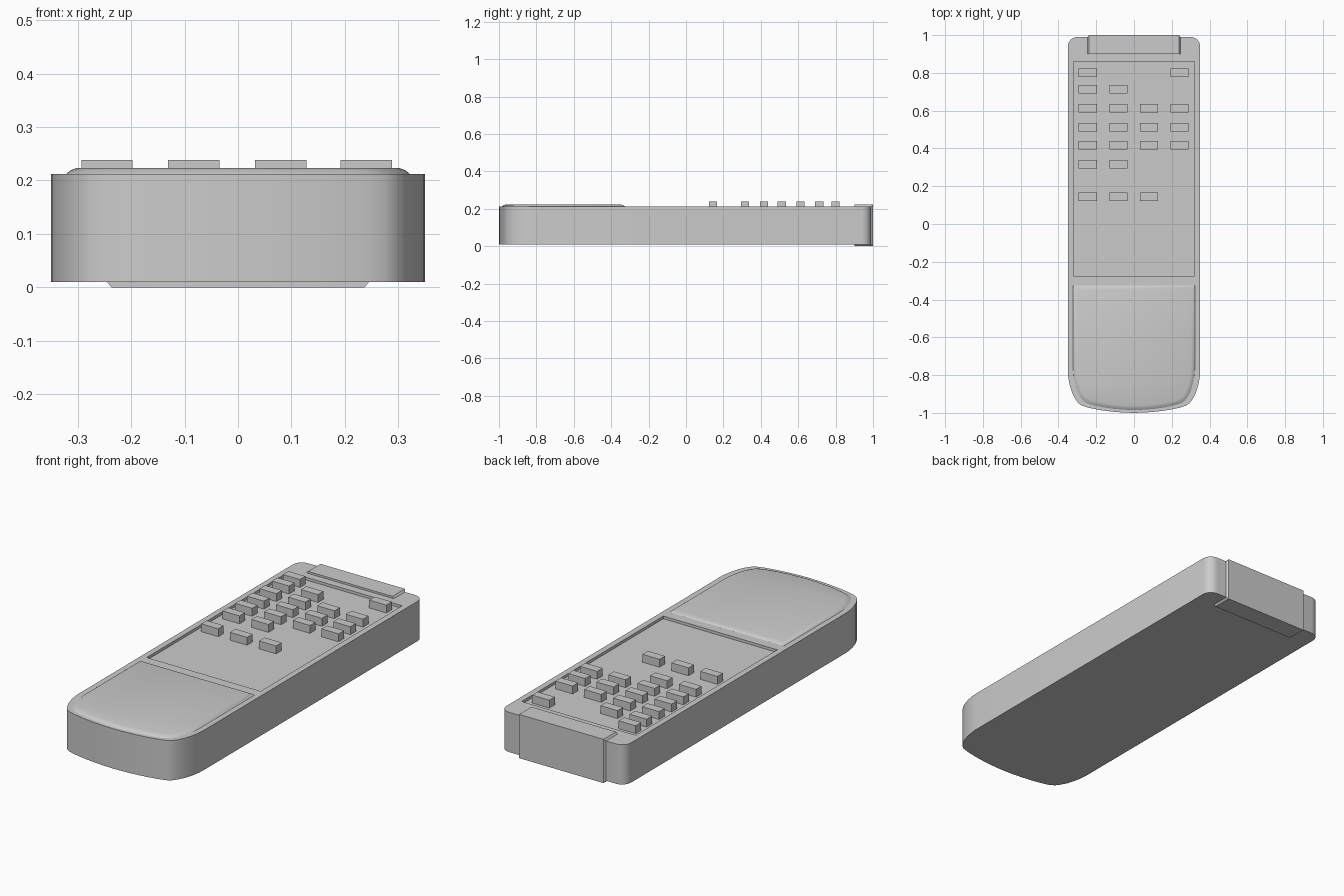
import bpy, bmesh, math

if "Cube" in bpy.data.objects:
    bpy.data.objects.remove(bpy.data.objects["Cube"])

def loft(name, rings, smooth=None):
    """Skin a stack of equal-length rings and cap both ends."""
    bm = bmesh.new()
    loops = [[bm.verts.new(p) for p in r] for r in rings]
    n = len(loops[0])
    for a, b in zip(loops, loops[1:]):
        for i in range(n):
            j = (i + 1) % n
            bm.faces.new((a[i], a[j], b[j], b[i]))
    bm.faces.new(loops[0][::-1])
    bm.faces.new(loops[-1])
    bmesh.ops.recalc_face_normals(bm, faces=bm.faces)
    me = bpy.data.meshes.new(name)
    bm.to_mesh(me)
    bm.free()
    ob = bpy.data.objects.new(name, me)
    bpy.context.collection.objects.link(ob)
    if smooth:
        shade(ob, smooth)
    return ob

def shade(ob, angle):
    bpy.ops.object.select_all(action='DESELECT')
    ob.select_set(True)
    bpy.context.view_layer.objects.active = ob
    bpy.ops.object.shade_smooth_by_angle(angle=math.radians(angle))

def box(name, x0, x1, y0, y1, z0, z1):
    return loft(name, [[(x0, y0, z), (x1, y0, z), (x1, y1, z), (x0, y1, z)]
                       for z in (z0, z1)])

def mirrored(half):
    """Close a right-hand outline that starts on the centre line."""
    return half + [(-x, y) for x, y in reversed(half) if x > 0]

BOTTOM, TOP, FLOOR = 0.01, 0.212, 0.198

# Case: curved front end, small rounded rear corners
nose = [(0, -1.0), (0.06, -0.998), (0.12, -0.993), (0.18, -0.985), (0.24, -0.973),
        (0.275, -0.962), (0.295, -0.948), (0.312, -0.925), (0.327, -0.895),
        (0.341, -0.85), (0.348, -0.81), (0.35, -0.78)]
rear = [(0.30 + 0.05 * math.cos(a), 0.94 + 0.05 * math.sin(a))
        for a in (math.radians(15 * k) for k in range(7))]
outline = mirrored(nose + rear)
case = loft("case", [[(x, y, z) for x, y in outline] for z in (BOTTOM, TOP)])

# Sunken key panel cut into the top
cutter = box("panel_cutter", -0.32, 0.32, -0.275, 0.86, FLOOR, 0.3)
cutter.hide_render = True
mod = case.modifiers.new("panel_recess", 'BOOLEAN')
mod.operation, mod.object, mod.solver = 'DIFFERENCE', cutter, 'EXACT'
bpy.context.view_layer.objects.active = case
bpy.ops.object.modifier_apply(modifier=mod.name)
bpy.data.objects.remove(cutter)
shade(case, 30)

# Raised palm pad with a sloping rim
def pad_ring(sx, sy, back, z):
    half = [(x * sx, y * sy) for x, y in nose] + [(0.35 * sx, back)]
    return [(x, y, z) for x, y in mirrored(half)]

loft("palm_pad", [pad_ring(0.92, 0.985, -0.325, 0.205),
                  pad_ring(0.92, 0.985, -0.325, TOP),
                  pad_ring(0.895, 0.975, -0.335, 0.219),
                  pad_ring(0.865, 0.962, -0.35, 0.223)], 40)

# Infrared window wrapping the rear end, chamfered at the sides
def window_ring(x, d):
    y0, y1, z0, z1 = 0.90, 0.99 + d, BOTTOM - d, TOP + d
    return [(x, y0, z0), (x, y1, z0), (x, y1, z1), (x, y0, z1)]

loft("infrared_window", [window_ring(-0.245, 0), window_ring(-0.237, 0.01),
                         window_ring(0.237, 0.01), window_ring(0.245, 0)])

# Keys: row position and the columns in use
columns = (-0.245, -0.083, 0.08, 0.24)
rows = {0.80: (0, 3), 0.713: (0, 1), 0.612: (0, 1, 2, 3), 0.512: (0, 1, 2, 3),
        0.417: (0, 1, 2, 3), 0.316: (0, 1), 0.145: (0, 1, 2)}
for r, (y, used) in enumerate(rows.items(), 1):
    for c in used:
        x = columns[c]
        box(f"key_{r}_{c + 1}", x - 0.048, x + 0.048, y - 0.022, y + 0.022,
            FLOOR - 0.003, 0.238)
